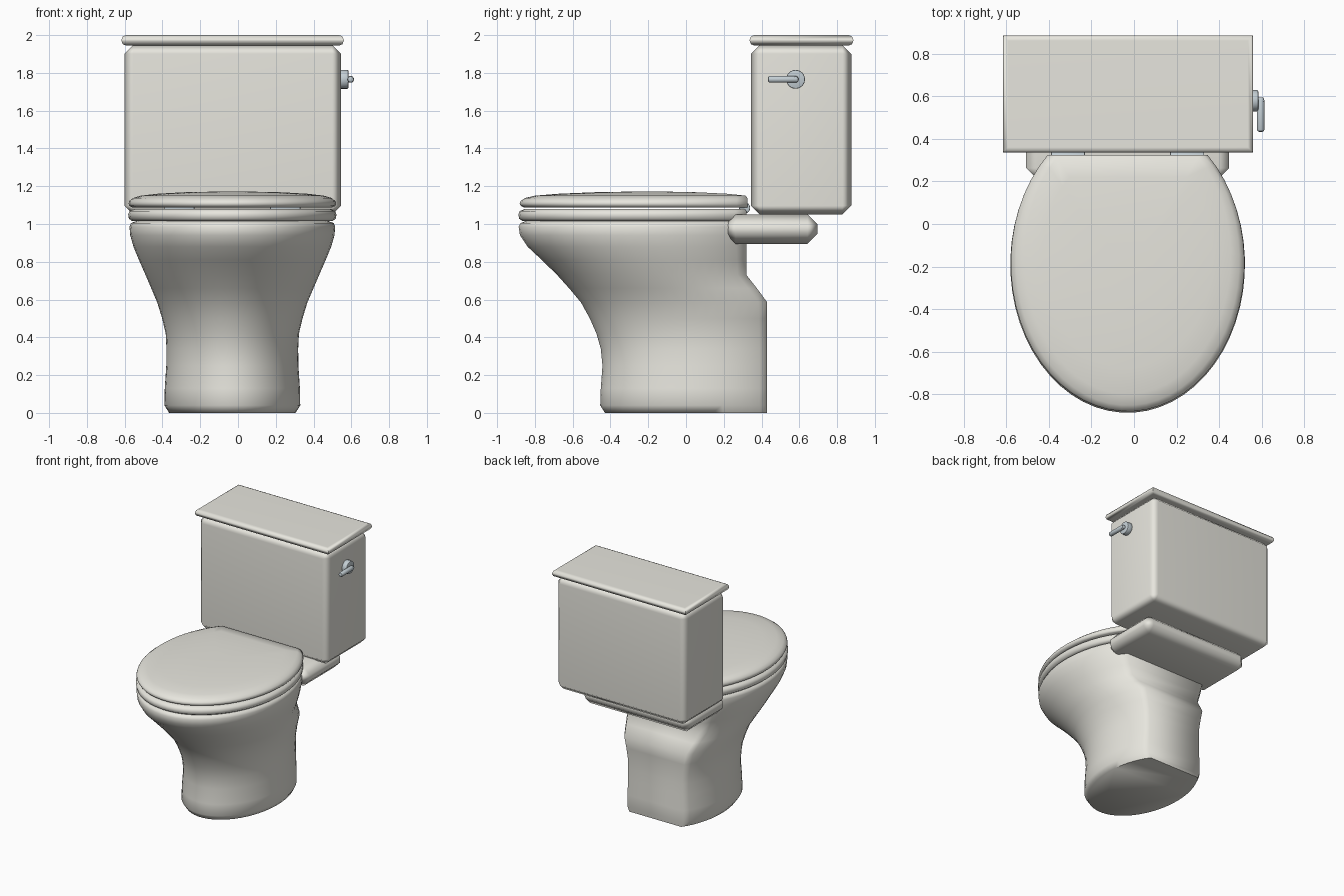
import bpy, bmesh, math
from mathutils import Matrix

if "Cube" in bpy.data.objects:
    bpy.data.objects.remove(bpy.data.objects["Cube"])

CX = -0.03          # centre line of the body
N = 44              # points around each oval section
A0 = math.asin(0.73)


def material(name, rgb):
    m = bpy.data.materials.new(name)
    m.diffuse_color = (*rgb, 1)
    m.use_nodes = True
    m.node_tree.nodes["Principled BSDF"].inputs["Base Color"].default_value = m.diffuse_color
    return m


ceramic = material("ceramic", (0.80, 0.79, 0.73))
chrome = material("chrome", (0.55, 0.62, 0.66))


def finish(name, bm, mat, angle=60, weighted=False):
    bmesh.ops.recalc_face_normals(bm, faces=bm.faces[:])
    me = bpy.data.meshes.new(name)
    bm.to_mesh(me)
    bm.free()
    ob = bpy.data.objects.new(name, me)
    bpy.context.collection.objects.link(ob)
    me.materials.append(mat)
    bpy.ops.object.select_all(action='DESELECT')
    bpy.context.view_layer.objects.active = ob
    ob.select_set(True)
    bpy.ops.object.shade_smooth_by_angle(angle=math.radians(angle))
    if weighted:
        ob.modifiers.new("weighted", 'WEIGHTED_NORMAL').keep_sharp = True
    return ob


def oval(bm, z, half, front, back):
    """Oval ring with its rear cut off flat."""
    b = (back - front) / 1.73
    cy = front + b
    ring = []
    for i in range(N):
        a = math.pi - A0 + (math.pi + 2 * A0) * i / (N - 1)
        ring.append(bm.verts.new((CX + half * math.cos(a), cy + b * math.sin(a), z)))
    return ring


def loft(name, sections, closed=False, angle=60):
    bm = bmesh.new()
    rings = [oval(bm, *s) for s in sections]
    pairs = list(zip(rings, rings[1:]))
    if closed:
        pairs.append((rings[-1], rings[0]))
    else:
        bm.faces.new(rings[0])
        bm.faces.new(rings[-1])
    for r, s in pairs:
        for i in range(N):
            j = (i + 1) % N
            bm.faces.new((r[i], r[j], s[j], s[i]))
    return finish(name, bm, ceramic, angle)


def box(name, x, y, z, bevel, segments=1, keep_corners=False):
    bm = bmesh.new()
    bmesh.ops.create_cube(bm, size=1)
    for v in bm.verts:
        for k, (lo, hi) in enumerate((x, y, z)):
            v.co[k] = hi if v.co[k] > 0 else lo
    edges = [e for e in bm.edges
             if not keep_corners or abs(e.verts[0].co.z - e.verts[1].co.z) < 0.001]
    bmesh.ops.bevel(bm, geom=edges, offset=bevel, segments=segments,
                    profile=0.5, affect='EDGES')
    return finish(name, bm, ceramic, 60, True)


def rod(name, centre, axis, radius, length, bevel=0.006):
    bm = bmesh.new()
    bmesh.ops.create_cone(bm, cap_ends=True, segments=24, radius1=radius,
                          radius2=radius, depth=length)
    rims = [e for e in bm.edges if abs(e.verts[0].co.z - e.verts[1].co.z) < 0.001]
    bmesh.ops.bevel(bm, geom=rims, offset=bevel, segments=2, profile=0.5, affect='EDGES')
    turn = Matrix.Rotation(math.pi / 2, 4, 'Y' if axis == 'x' else 'X')
    bm.transform(Matrix.Translation(centre) @ turn)
    return finish(name, bm, chrome, 40)


# Pedestal and bowl: (z, half width, front y, back y), ending inside the bowl
loft("bowl", [
    (0.00, 0.335, -0.43, 0.43), (0.04, 0.36, -0.455, 0.43),
    (0.13, 0.358, -0.452, 0.43), (0.25, 0.35, -0.443, 0.43),
    (0.34, 0.349, -0.452, 0.43), (0.42, 0.353, -0.475, 0.43),
    (0.50, 0.372, -0.51, 0.43), (0.585, 0.398, -0.557, 0.43),
    (0.66, 0.43, -0.62, 0.375), (0.73, 0.46, -0.683, 0.32),
    (0.81, 0.495, -0.765, 0.32), (0.88, 0.524, -0.84, 0.32),
    (0.94, 0.541, -0.88, 0.32), (0.985, 0.545, -0.887, 0.32),
    (1.005, 0.537, -0.877, 0.32), (1.015, 0.51, -0.85, 0.31),
    (1.015, 0.40, -0.72, 0.17), (0.95, 0.38, -0.69, 0.15),
    (0.75, 0.28, -0.48, 0.10), (0.62, 0.15, -0.28, 0.02)])

# Seat ring
loft("seat", [
    (1.015, 0.53, -0.865, 0.315), (1.028, 0.548, -0.885, 0.32),
    (1.05, 0.552, -0.888, 0.32), (1.068, 0.546, -0.882, 0.32),
    (1.08, 0.52, -0.855, 0.31), (1.08, 0.40, -0.70, 0.16),
    (1.015, 0.39, -0.69, 0.15)], closed=True)

# Domed seat lid
loft("seat_lid", [
    (1.088, 0.53, -0.86, 0.325), (1.095, 0.545, -0.875, 0.325),
    (1.108, 0.55, -0.882, 0.325), (1.122, 0.545, -0.876, 0.325),
    (1.138, 0.525, -0.853, 0.325), (1.15, 0.485, -0.80, 0.315),
    (1.16, 0.40, -0.68, 0.22), (1.168, 0.26, -0.49, 0.06),
    (1.171, 0.12, -0.33, -0.08)])

# Shelf, cistern and its lid
box("tank_shelf", (-0.507, 0.447), (0.21, 0.697), (0.895, 1.05), 0.053)
box("tank", (-0.602, 0.545), (0.345, 0.875), (1.05, 1.948), 0.047)
box("tank_lid", (-0.617, 0.56), (0.337, 0.886), (1.945, 2.0), 0.024, 2, True)

# Hinges
for side, s in (("left", -1), ("right", 1)):
    rod("hinge_" + side, (CX + s * 0.28, 0.31, 1.085), 'x', 0.03, 0.16)

# Flush handle
rod("handle_plate", (0.562, 0.58, 1.766), 'x', 0.05, 0.045)
rod("handle_stub", (0.59, 0.58, 1.766), 'x', 0.016, 0.04)
rod("handle_lever", (0.596, 0.513, 1.766), 'y', 0.018, 0.16, 0.012)
